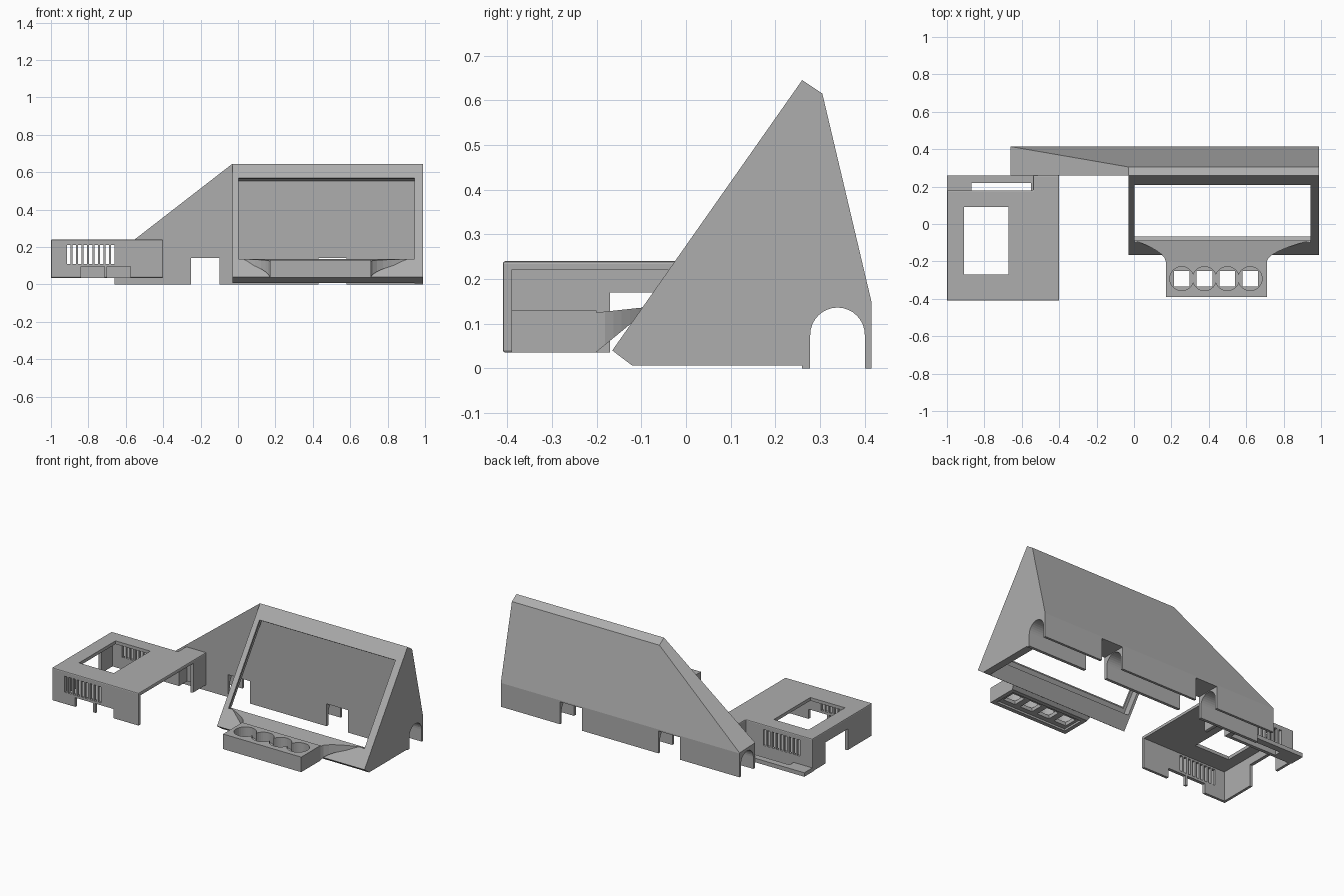
import bpy, bmesh, math
from mathutils import Vector

if "Cube" in bpy.data.objects:
    bpy.data.objects.remove(bpy.data.objects["Cube"])

grey = bpy.data.materials.new("plain grey")
grey.use_nodes = True
GREY = (0.42, 0.42, 0.42, 1)
grey.diffuse_color = GREY
grey.node_tree.nodes["Principled BSDF"].inputs["Base Color"].default_value = GREY


def finish(name, bm):
    bmesh.ops.recalc_face_normals(bm, faces=bm.faces)
    mesh = bpy.data.meshes.new(name)
    bm.to_mesh(mesh)
    bm.free()
    mesh.materials.append(grey)
    obj = bpy.data.objects.new(name, mesh)
    bpy.context.collection.objects.link(obj)
    return obj


def loft(name, sections):
    """Skin a list of closed rings and cap both ends."""
    bm = bmesh.new()
    rings = [[bm.verts.new(p) for p in ring] for ring in sections]
    n = len(rings[0])
    for a, b in zip(rings, rings[1:]):
        for i in range(n):
            j = (i + 1) % n
            bm.faces.new((a[i], a[j], b[j], b[i]))
    bm.faces.new(rings[0])
    bm.faces.new(rings[-1])
    return finish(name, bm)


def prism_x(name, profile, x0, x1):
    return loft(name, [[(x, y, z) for y, z in profile] for x in (x0, x1)])


def prism_z(name, profile, z0, z1):
    return loft(name, [[(x, y, z) for x, y in profile] for z in (z0, z1)])


def box(name, x0, x1, y0, y1, z0, z1):
    return prism_z(name, [(x0, y0), (x1, y0), (x1, y1), (x0, y1)], z0, z1)


def cut(target, cutters):
    """Subtract each cutter, then remove it."""
    bpy.context.view_layer.objects.active = target
    for c in cutters:
        mod = target.modifiers.new("cut", 'BOOLEAN')
        mod.operation = 'DIFFERENCE'
        mod.solver = 'EXACT'
        mod.object = c
        bpy.ops.object.modifier_apply(modifier=mod.name)
        bpy.data.objects.remove(c)


# Rear cable cover: wedge section tapering towards the right end
def cover_ring(x, front_top, ridge):
    ring = [(0.26, 0), (0.26, front_top), ridge, (0.415, 0.149), (0.415, 0)]
    return [(x, y, z) for y, z in ring]


cover = loft("rear_cable_cover", [
    cover_ring(0.99, 0.645, (0.305, 0.615)),
    cover_ring(-0.03, 0.645, (0.305, 0.615)),
    cover_ring(-0.66, 0.157, (0.414, 0.152))])
arch = [(0.278, -0.1)]
for i in range(17):
    a = math.pi * (1 - i / 16)
    arch.append((0.339 + 0.061 * math.cos(a), 0.075 + 0.061 * math.sin(a)))
arch.append((0.4, -0.1))
cut(cover, [prism_x("channel_cutter", arch, -0.8, 1.1)]
    + [box("notch_cutter", x, x + 0.15, 0.2, 0.5, -0.1, 0.14) for x in (-0.25, 0.43)])

# Sloping display frame with a thin bezel and a deeper recess behind
low, high, depth = Vector((-0.165, 0.04)), Vector((0.26, 0.645)), Vector((0.045, -0.033))


def slab(s0, s1, d0, d1):
    a, b = low.lerp(high, s0), low.lerp(high, s1)
    return [tuple(p) for p in (a + depth * d0, b + depth * d0, b + depth * d1, a + depth * d1)]


frame = prism_x("display_frame", slab(0, 1, 0, 1), -0.03, 0.99)
cut(frame, [prism_x("opening_cutter", slab(0.157, 0.876, -0.5, 0.6), 0.003, 0.943),
            prism_x("recess_cutter", slab(0.125, 0.9, 0.2, 1.5), -0.015, 0.95)])
prism_x("side_wall", [(-0.165, 0.04), (0.26, 0.645), (0.27, 0.006), (-0.12, 0.006)], 0.943, 0.99)

# Button tray with four round wells and square holes
tray = box("button_tray", 0.17, 0.71, -0.39, -0.2, 0.036, 0.13)
cutters = [box("underside_cutter", 0.195, 0.685, -0.365, -0.225, 0, 0.048)]
for i in range(4):
    cx, cy, h = 0.255 + 0.122 * i, -0.292, 0.042
    ring = [(cx + 0.064 * math.cos(math.tau * k / 32), cy + 0.064 * math.sin(math.tau * k / 32))
            for k in range(32)]
    cutters.append(prism_z("well_cutter", ring, 0.07, 0.2))
    cutters.append(box("hole_cutter", cx - h, cx + h, cy - h, cy + h, -0.1, 0.2))
cut(tray, cutters)

# Flared neck joining the tray to the lower edge of the frame
neck = []
for i in range(7):
    t = i / 6
    flare = t ** 1.8
    x0, x1 = 0.17 - 0.165 * flare, 0.71 + 0.23 * flare
    y, zb, zt = -0.2 + 0.112 * t, 0.037 + 0.092 * t, 0.125 + 0.012 * t
    neck.append([(x0, y, zb), (x1, y, zb), (x1, y, zt), (x0, y, zt)])
loft("tray_neck", neck)

# Computer case: open-bottomed shell with a step in the rear edge
def case_plan(m):
    return [(-1 + m, -0.41 + m), (-0.4 - m, -0.41 + m), (-0.4 - m, 0.26 - m),
            (-0.54 + m, 0.26 - m), (-0.54 + m, 0.18 - m), (-1 + m, 0.18 - m)]


case = prism_z("case_shell", case_plan(0), 0.035, 0.24)
bevel = case.modifiers.new("soft_edge", 'BEVEL')
bevel.width = 0.006
bevel.segments = 2
bpy.context.view_layer.objects.active = case
bpy.ops.object.modifier_apply(modifier=bevel.name)
cutters = [prism_z("cavity_cutter", case_plan(0.02), -0.1, 0.22),
           box("window_cutter", -0.91, -0.67, -0.27, 0.09, 0.1, 0.3),
           box("port_side_cutter", -0.45, -0.3, -0.39, 0.13, -0.1, 0.22),
           box("card_slot_cutter", -1.1, -0.95, -0.17, 0.05, -0.1, 0.17)]
cutters += [box("front_port_cutter", x, x + 0.125, -0.5, -0.385, -0.1, 0.095)
            for x in (-0.84, -0.7)]
cutters += [box("vent_cutter", x, x + 0.018, -0.5, 0.3, 0.11, 0.21)
            for x in [-0.913 + 0.0293 * i for i in range(9)]]
cut(case, cutters)

# Low ledge behind the case with a pin header slot
ledge = box("rear_ledge", -1, -0.53, 0.165, 0.26, 0.035, 0.06)
cut(ledge, [box("slot_cutter", -0.87, -0.55, 0.18, 0.22, -0.1, 0.2)])
